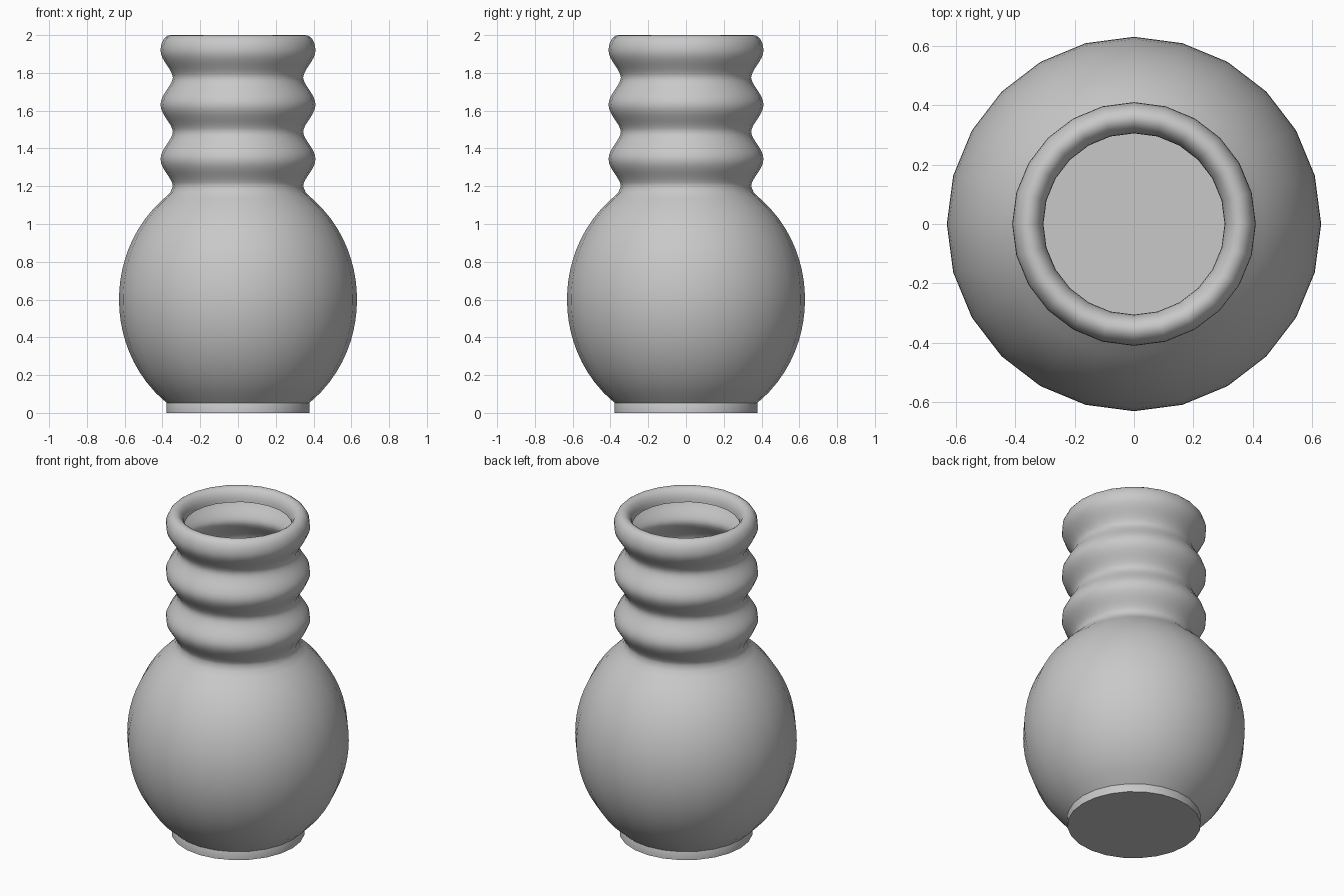
import bpy, bmesh, math

if "Cube" in bpy.data.objects:
    bpy.data.objects.remove(bpy.data.objects["Cube"])

SEGMENTS = 24

grey = bpy.data.materials.new("plain_grey")
grey.diffuse_color = (0.58, 0.58, 0.58, 1)
grey.use_nodes = True
grey.node_tree.nodes["Principled BSDF"].inputs["Base Color"].default_value = grey.diffuse_color


def lathe(name, profile):
    """Spin an (r, z) profile about the z axis; r = 0 becomes a single pole."""
    bm = bmesh.new()
    verts = [bm.verts.new((r, 0, z)) for r, z in profile]
    edges = [bm.edges.new(pair) for pair in zip(verts, verts[1:])]
    bmesh.ops.spin(bm, geom=verts + edges, cent=(0, 0, 0), axis=(0, 0, 1),
                   angle=math.tau, steps=SEGMENTS)
    bmesh.ops.remove_doubles(bm, verts=bm.verts, dist=1e-4)
    bm.normal_update()
    # outward is away from the axis for the widest face
    widest = max(bm.faces, key=lambda f: f.calc_center_median().xy.length)
    if widest.normal.dot(widest.calc_center_median()) < 0 and widest.normal.xy.dot(
            widest.calc_center_median().xy) < 0:
        bmesh.ops.reverse_faces(bm, faces=bm.faces)
    mesh = bpy.data.meshes.new(name)
    bm.to_mesh(mesh)
    bm.free()
    mesh.materials.append(grey)
    ob = bpy.data.objects.new(name, mesh)
    bpy.context.collection.objects.link(ob)
    bpy.ops.object.select_all(action='DESELECT')
    ob.select_set(True)
    bpy.context.view_layer.objects.active = ob
    bpy.ops.object.shade_smooth_by_angle(angle=math.radians(40))
    return ob


# flat foot, closed underneath
profile = [(0, 0), (0.378, 0), (0.378, 0.05)]

# rounded body, an ellipse cut at the foot and the neck
N = 20
for i in range(N + 1):
    z = 0.052 + (1.14 - 0.052) * i / N
    profile.append((0.63 * math.sqrt(1 - ((z - 0.6) / 0.684) ** 2), z))
profile.append((0.358, 1.168))

# rippled neck: repeated bulges up to the widest line of the lip
Z0, Z1, PITCH = 1.2, 1.92, 0.288
N = 40
for i in range(N + 1):
    z = Z0 + (Z1 - Z0) * i / N
    t = (1 + math.cos(math.tau * (z - Z1) / PITCH)) / 2
    profile.append((0.345 + 0.065 * t ** 0.85, z))

# lip rolled over to the inside of the mouth
N = 12
for i in range(1, N + 1):
    a = math.pi * i / N
    profile.append((0.3575 + 0.0525 * math.cos(a), 1.92 + 0.08 * math.sin(a)))

lathe("vase", profile)
